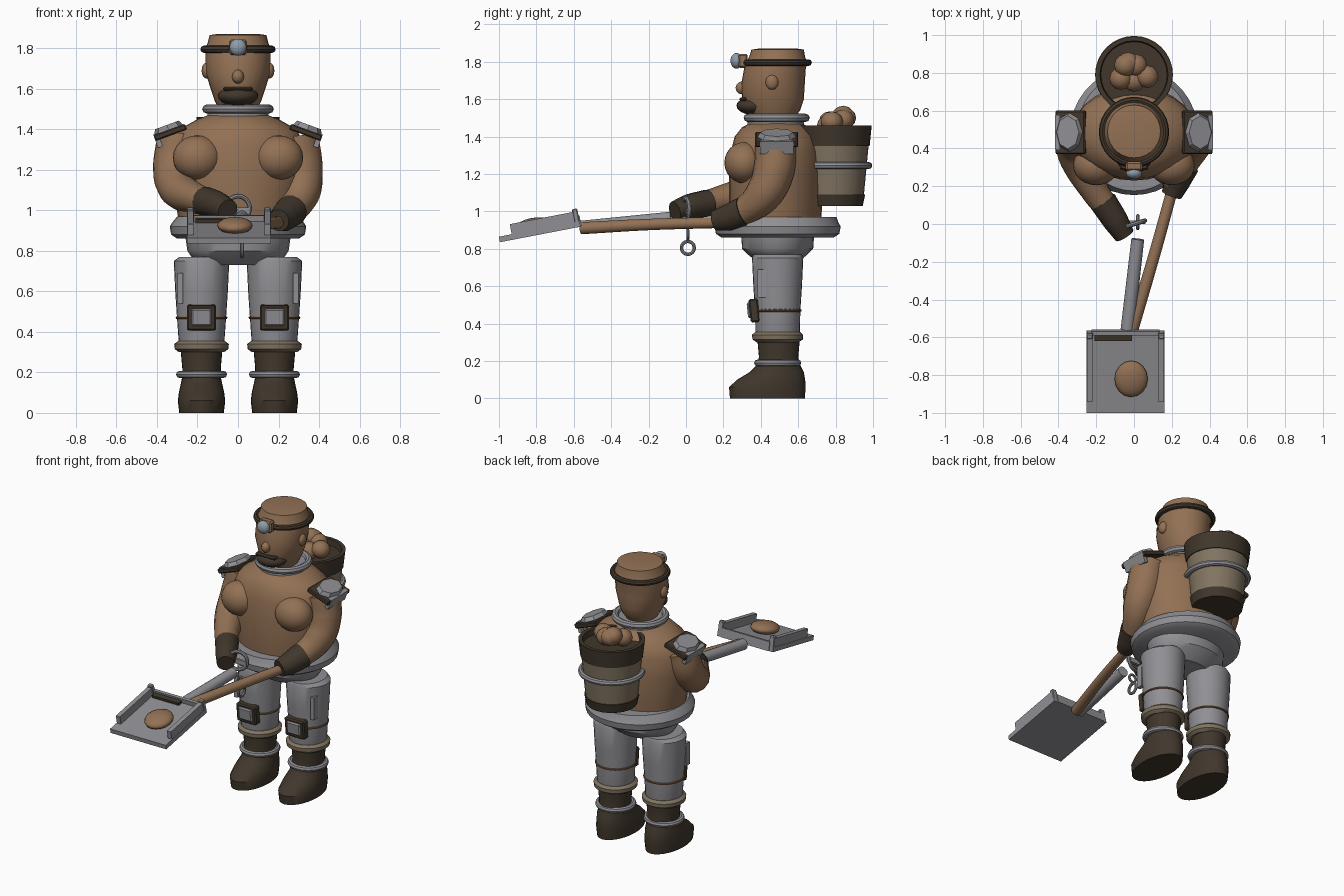
import bpy, bmesh, math
from mathutils import Vector

cube = bpy.data.objects.get("Cube")
if cube:
    bpy.data.objects.remove(cube, do_unlink=True)


def material(name, rgb):
    m = bpy.data.materials.new(name)
    m.use_nodes = True
    m.diffuse_color = (*rgb, 1)
    m.node_tree.nodes["Principled BSDF"].inputs["Base Color"].default_value = (*rgb, 1)
    return m


BROWN = material("warm brown", (0.29, 0.165, 0.09))
STEEL = material("steel grey", (0.28, 0.28, 0.30))
DARK = material("dark leather", (0.052, 0.038, 0.025))
TAN = material("dull tan", (0.22, 0.175, 0.12))
LENS = material("lamp lens", (0.27, 0.34, 0.40))
STRAP = material("rust strap", (0.20, 0.10, 0.045))


def finish(ob, name, mat, smooth=True):
    ob.name = name
    ob.data.materials.clear()
    ob.data.materials.append(mat)
    if smooth:
        bpy.ops.object.select_all(action='DESELECT')
        ob.select_set(True)
        bpy.context.view_layer.objects.active = ob
        bpy.ops.object.shade_smooth_by_angle(angle=math.radians(35))
    return ob


def loft(name, mat, rings, x=0.0, sides=28):
    """Stack of horizontal ellipses: (z, centre y, x radius, y radius)."""
    bm = bmesh.new()
    loops = []
    for z, cy, rx, ry in rings:
        loops.append([bm.verts.new((x + rx * math.cos(a), cy + ry * math.sin(a), z))
                      for a in (math.tau * i / sides for i in range(sides))])
    for lo, hi in zip(loops, loops[1:]):
        for i in range(sides):
            j = (i + 1) % sides
            bm.faces.new((lo[i], lo[j], hi[j], hi[i]))
    bm.faces.new(loops[0][::-1])
    bm.faces.new(loops[-1])
    me = bpy.data.meshes.new(name)
    bm.to_mesh(me)
    bm.free()
    ob = bpy.data.objects.new(name, me)
    bpy.context.collection.objects.link(ob)
    return finish(ob, name, mat)


def box(name, mat, loc, size, rot=(0, 0, 0), bevel=0.0):
    bpy.ops.mesh.primitive_cube_add(size=1, location=loc, rotation=rot)
    ob = bpy.context.object
    ob.scale = size
    bpy.ops.object.transform_apply(location=False, rotation=False)
    if bevel:
        ob.modifiers.new("bevel", 'BEVEL').width = bevel
    return finish(ob, name, mat, False)


def ball(name, mat, loc, size, rot=(0, 0, 0), seg=24):
    bpy.ops.mesh.primitive_uv_sphere_add(segments=seg, ring_count=seg // 2, radius=1,
                                         location=loc, rotation=rot)
    bpy.context.object.scale = size
    return finish(bpy.context.object, name, mat)


def ring(name, mat, loc, r, thick, rot=(0, 0, 0)):
    bpy.ops.mesh.primitive_torus_add(major_radius=r, minor_radius=thick, location=loc, rotation=rot,
                                     major_segments=32, minor_segments=8)
    return finish(bpy.context.object, name, mat)


def tube(name, mat, points):
    """Smooth limb through points of (x, y, z, radius)."""
    cu = bpy.data.curves.new(name, 'CURVE')
    cu.dimensions = '3D'
    cu.bevel_depth = 1
    cu.bevel_resolution = 5
    cu.use_fill_caps = True
    sp = cu.splines.new('BEZIER')
    sp.bezier_points.add(len(points) - 1)
    for bp, (x, y, z, r) in zip(sp.bezier_points, points):
        bp.co = (x, y, z)
        bp.radius = r
        bp.handle_left_type = bp.handle_right_type = 'AUTO'
    ob = bpy.data.objects.new(name, cu)
    bpy.context.collection.objects.link(ob)
    bpy.ops.object.select_all(action='DESELECT')
    ob.select_set(True)
    bpy.context.view_layer.objects.active = ob
    bpy.ops.object.convert(target='MESH')
    return finish(bpy.context.object, name, mat)


# Torso, belt and hips
loft("torso", BROWN, [(0.93, .48, .29, .24), (1.05, .48, .31, .25), (1.2, .48, .33, .25), (1.32, .48, .33, .24),
                      (1.4, .48, .29, .22), (1.45, .48, .2, .18), (1.48, .48, .12, .12)])
loft("belt", STEEL, [(.86, .49, .3, .3), (.88, .49, .33, .33), (.92, .49, .337, .337),
                     (.94, .49, .325, .325), (.97, .49, .3, .315)], sides=36)
loft("hips", STEEL, [(.73, .49, .16, .11), (.77, .49, .23, .16), (.8, .49, .25, .19), (.87, .49, .26, .195)])
ring("neck_ring", STEEL, (0, .485, 1.5), .155, .022)
loft("collar", STEEL, [(1.45, .48, .15, .15), (1.48, .48, .15, .15), (1.5, .485, .14, .14)])

# Head and cap
loft("head", BROWN, [(1.49, .47, .09, .1), (1.54, .465, .115, .145), (1.6, .465, .135, .165), (1.68, .465, .16, .17),
                     (1.76, .475, .16, .165), (1.8, .485, .16, .165)])
loft("cap", BROWN, [(1.79, .485, .165, .165), (1.825, .487, .15, .15), (1.865, .49, .14, .14), (1.87, .49, .105, .105)])
ring("cap_brim", DARK, (0, .487, 1.795), .168, .018)
ball("beard", DARK, (0, .365, 1.565), (.1, .095, .05))
box("moustache", DARK, (0, .305, 1.6), (.15, .04, .02), bevel=.008)
ball("nose", BROWN, (0, .3, 1.66), (.03, .035, .035), seg=12)
box("lamp_housing", BROWN, (0, .305, 1.805), (.09, .05, .075), bevel=.01)
ball("lamp_lens", LENS, (0, .27, 1.805), (.042, .032, .042))

# Parts on both sides
for side, s in (("left", 1), ("right", -1)):
    x = .18 * s
    ball(side + "_ear", BROWN, (.155 * s, .46, 1.69), (.025, .035, .04), seg=12)
    ball(side + "_chest", BROWN, (.2 * s, .31, 1.26), (.122, .105, .11))

    # Shoulder plate with faceted cap
    tilt = (0, .35 * s, 0)
    box(side + "_shoulder_plate", DARK, (.335 * s, .485, 1.385), (.165, .23, .03), tilt, .006)
    bpy.ops.mesh.primitive_cone_add(vertices=8, radius1=.088, radius2=.07, depth=.035,
                                    location=(.345 * s, .485, 1.405), rotation=tilt)
    bpy.context.object.scale = (.9, 1.25, 1)
    finish(bpy.context.object, side + "_shoulder_cap", STEEL, False)
    box(side + "_shoulder_flap", STEEL, (.395 * s, .485, 1.345), (.025, .18, .07), tilt)

    # Leg, knee pad and pocket
    loft(side + "_leg", STEEL, [(.3, .49, .1, .11), (.34, .49, .112, .118), (.48, .49, .122, .122),
                                (.6, .49, .13, .13), (.75, .49, .137, .137), (.77, .49, .11, .13)], x)
    ring(side + "_knee_strap", STRAP, (x, .49, .47), .121, .007)
    box(side + "_knee_pad", DARK, (x, .365, .47), (.145, .05, .125), (.1, 0, 0), .008)
    box(side + "_knee_plate", STEEL, (x, .343, .472), (.1, .03, .085), (.1, 0, 0), .008)
    box(side + "_pocket", STEEL, (.285 * s, .405, .615), (.025, .045, .15))

    # Boot
    loft(side + "_boot", DARK, [(0, .435, .11, .2), (.06, .435, .117, .205), (.1, .455, .112, .182),
                                (.14, .485, .103, .145), (.18, .495, .095, .115), (.22, .495, .095, .105),
                                (.33, .495, .105, .115)], x)
    loft(side + "_boot_cuff", TAN, [(.3, .49, .112, .112), (.315, .49, .132, .135), (.34, .49, .135, .137),
                                    (.355, .49, .115, .12)], x)
    ring(side + "_ankle_ring", STEEL, (x, .49, .19), .108, .018)

# Arms and gloves
tube("left_arm", BROWN, [(.29, .48, 1.36, .11), (.31, .47, 1.22, .11), (.31, .42, 1.1, .1),
                         (.26, .31, 1.0, .075), (.21, .2, .96, .06)])
tube("right_arm", BROWN, [(-.29, .48, 1.36, .11), (-.31, .45, 1.22, .11), (-.3, .36, 1.12, .1),
                          (-.21, .18, 1.06, .075), (-.1, .03, 1.03, .06)])
tube("left_glove", DARK, [(.265, .31, 1.0, .08), (.225, .22, .965, .07), (.2, .155, .95, .055)])
tube("right_glove", DARK, [(-.165, .12, 1.045, .073), (-.1, .02, 1.025, .068), (-.05, -.06, 1.0, .055)])

# Shovel handle, shaft and grip
tube("wooden_handle", BROWN, [(.2, .17, .94, .03), (.1, -.19, .93, .031), (-.01, -.56, .91, .033)])
tube("steel_shaft", STEEL, [(.02, -.08, .965, .034), (-.035, -.56, .915, .036)])
ring("grip_ring", STEEL, (0, 0, 1.01), .06, .012, (math.pi / 2, 0, .3))
box("grip_bar", STEEL, (.01, .01, 1.0), (.1, .018, .03))
ring("chain_link", STEEL, (.02, .01, .875), .025, .008, (math.pi / 2, 0, 0))
ring("chain_ring", STEEL, (.02, .01, .805), .034, .009, (0, math.pi / 2, 0))

# Shovel tray, tilted up toward the handle
T = .19


def tray_part(name, mat, x, along, up, size, bevel=0.0):
    y = -.995 + along * math.cos(T) - up * math.sin(T)
    z = .835 + along * math.sin(T) + up * math.cos(T)
    return box(name, mat, (x, y, z), size, (T, 0, 0), bevel)


tray_part("tray_floor", STEEL, -.045, .22, .015, (.415, .44, .03))
for s in (-1, 1):
    tray_part("tray_side_wall", STEEL, -.045 + .19 * s, .255, .055, (.03, .37, .06))
    tray_part("tray_corner", STEEL, -.045 + .19 * s, .425, .06, (.035, .03, .08), .006)
tray_part("tray_back_wall", STEEL, -.045, .435, .03, (.36, .02, .06))
tray_part("tray_back_pad", DARK, -.11, .41, .035, (.2, .035, .025))
ball("tray_nugget", BROWN, (-.015, -.82, .925), (.088, .098, .04), (T, 0, 0), 16)

# Back bucket with nuggets
B = .79
loft("bucket_base", DARK, [(1.03, B, .155, .155), (1.09, B, .168, .168)])
loft("bucket_body", TAN, [(1.075, B, .16, .16), (1.37, B, .188, .188)])
loft("bucket_rim", DARK, [(1.35, B, .192, .192), (1.46, B, .205, .203), (1.46, B, .18, .18), (1.42, B, .175, .175)])
ring("bucket_hoop", STEEL, (0, B, 1.245), .187, .019)
for x, y, z in ((-.07, .77, 1.48), (.07, .78, 1.48), (-.03, .85, 1.5), (.01, .84, 1.49), (-.045, .84, 1.51), (0, .76, 1.46)):
    ball("bucket_nugget", BROWN, (x, y, z), (.06, .06, .055), seg=12)
